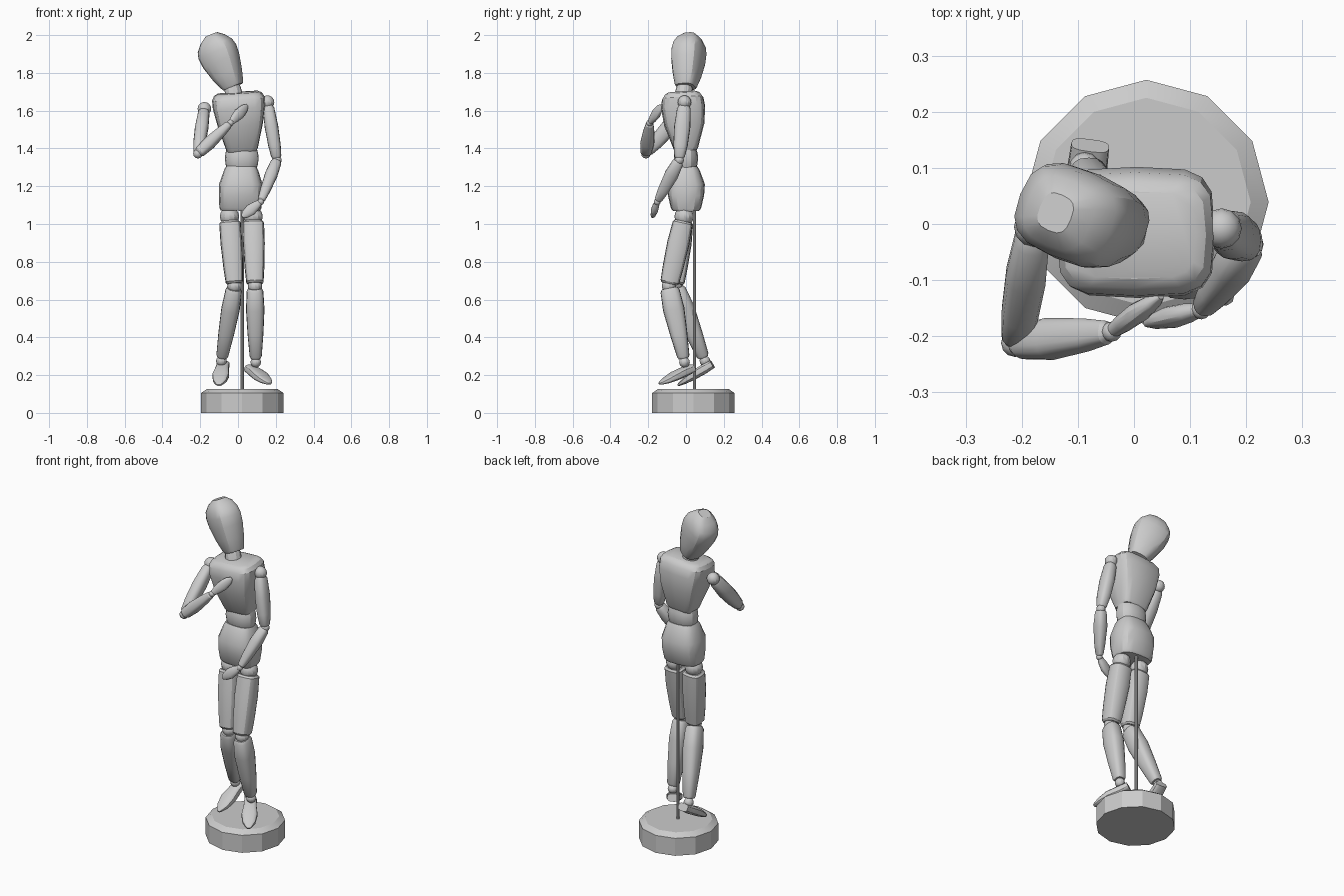
import bpy, bmesh, math
from mathutils import Vector


def pw(v, e):
    return math.copysign(abs(v) ** e, v)


def make(name, bm):
    bmesh.ops.recalc_face_normals(bm, faces=bm.faces[:])
    me = bpy.data.meshes.new(name)
    bm.to_mesh(me)
    bm.free()
    ob = bpy.data.objects.new(name, me)
    bpy.context.collection.objects.link(ob)
    return ob


def loft(name, a, b, prof, front=(0, -1, 0), p=3.0, n=16, start=0.0):
    """Skin superellipse sections (t, half width, half depth, front offset) along a-b."""
    a, b = Vector(a), Vector(b)
    ax = (b - a).normalized()
    f = Vector(front)
    f = (f - ax * f.dot(ax)).normalized()
    s = f.cross(ax)
    bm = bmesh.new()
    rings = []
    for t, w, d, *off in prof:
        c = a.lerp(b, t) + f * (off[0] if off else 0)
        ring = []
        for i in range(n):
            g = start + math.tau * i / n
            ring.append(bm.verts.new(c + s * (w * pw(math.cos(g), 2 / p))
                                     + f * (d * pw(math.sin(g), 2 / p))))
        rings.append(ring)
    for r, q in zip(rings, rings[1:]):
        for i in range(n):
            j = (i + 1) % n
            bm.faces.new((r[i], r[j], q[j], q[i]))
    bm.faces.new(rings[0])
    bm.faces.new(rings[-1])
    return make(name, bm)


def ball(name, c, r):
    bm = bmesh.new()
    bmesh.ops.create_uvsphere(bm, u_segments=12, v_segments=8, radius=r)
    bmesh.ops.translate(bm, vec=c, verts=bm.verts[:])
    return make(name, bm)


# Stand
loft("base", (0.022, 0.039, 0), (0.022, 0.039, 0.127),
     [(0, 0.218, 0.218), (0.83, 0.218, 0.218), (1, 0.186, 0.186)], p=2, n=12)
loft("support_rod", (0.022, 0.045, 0.12), (0.022, 0.045, 1.1),
     [(0, 0.009, 0.009), (1, 0.009, 0.009)], p=2, n=10)

# Trunk
loft("pelvis", (0.012, 0, 1.07), (0.018, 0, 1.305),
     [(0, 0.104, 0.07), (0.06, 0.111, 0.08), (0.35, 0.116, 0.096),
      (0.6, 0.115, 0.1), (0.92, 0.09, 0.072), (1, 0.08, 0.06)])
loft("abdomen", (0.02, 0, 1.285), (0.02, 0, 1.4),
     [(0, 0.075, 0.05), (0.25, 0.085, 0.06), (0.5, 0.089, 0.064),
      (0.75, 0.087, 0.062), (1, 0.08, 0.054)], p=2.3)
loft("chest", (0.022, 0, 1.385), (0.0, -0.02, 1.695),
     [(0, 0.078, 0.055), (0.05, 0.085, 0.065), (0.45, 0.12, 0.106),
      (0.75, 0.139, 0.117), (0.9, 0.14, 0.11), (0.97, 0.128, 0.095),
      (1, 0.11, 0.078)], p=4)

# Neck and head, turned to its left and leaning back
loft("neck", (-0.018, -0.015, 1.67), (-0.035, -0.005, 1.745),
     [(0, 0.046, 0.046), (0.6, 0.044, 0.044), (1, 0.036, 0.036)], p=2, n=12)
loft("head", (-0.028, 0, 1.725), (-0.14, 0.02, 2.003),
     [(0, 0.05, 0.052, 0.003), (0.04, 0.056, 0.058, 0.003), (0.25, 0.07, 0.08, -0.002),
      (0.5, 0.081, 0.099, -0.005), (0.68, 0.083, 0.104, -0.006), (0.8, 0.078, 0.094, -0.006),
      (0.92, 0.062, 0.064, -0.003), (1, 0.034, 0.032, 0)],
     front=(0.93, -0.37, 0), p=2.9)

# Limb profiles
THIGH = [(0, 0.048, 0.044), (0.03, 0.057, 0.053), (0.35, 0.058, 0.059),
         (0.75, 0.052, 0.055), (0.97, 0.046, 0.05), (1, 0.038, 0.042)]
SHIN = [(0, 0.036, 0.042), (0.04, 0.044, 0.051), (0.3, 0.049, 0.057),
        (0.65, 0.042, 0.046), (0.97, 0.032, 0.033), (1, 0.026, 0.026)]
FOOT = [(0, 0.034, 0.022), (0.25, 0.036, 0.026), (0.55, 0.045, 0.024),
        (0.8, 0.036, 0.016, -0.003), (0.95, 0.018, 0.009, -0.004), (1, 0.008, 0.005, -0.004)]
UPPER = [(0, 0.024, 0.026), (0.06, 0.031, 0.036), (0.4, 0.036, 0.043),
         (0.75, 0.033, 0.038), (0.96, 0.027, 0.028), (1, 0.02, 0.021)]
FORE = [(0, 0.022, 0.022), (0.05, 0.029, 0.03), (0.35, 0.034, 0.037),
        (0.75, 0.027, 0.029), (0.97, 0.02, 0.021), (1, 0.015, 0.015)]
HAND = [(0, 0.013, 0.012), (0.25, 0.024, 0.017), (0.55, 0.031, 0.019),
        (0.85, 0.022, 0.013), (1, 0.008, 0.006)]


def leg(side, hip, knee, ankle, heel, toe):
    hip, knee, ankle = Vector(hip), Vector(knee), Vector(ankle)
    ball(side + "_hip_joint", hip, 0.051)
    top = hip.lerp(knee, 0.07)
    loft(side + "_thigh", top, hip.lerp(knee, 0.97), THIGH, p=3)
    ball(side + "_knee_joint", knee, 0.038)
    loft(side + "_shin", knee.lerp(ankle, 0.03), knee.lerp(ankle, 0.95), SHIN, p=2.7)
    ball(side + "_ankle_joint", ankle, 0.028)
    loft(side + "_foot", heel, toe, FOOT, front=(0, 0, 1), p=3)


def arm(side, shoulder, elbow, wrist, tip, front, palm):
    shoulder, elbow, wrist = Vector(shoulder), Vector(elbow), Vector(wrist)
    ball(side + "_shoulder_joint", shoulder, 0.036)
    loft(side + "_upper_arm", shoulder.lerp(elbow, 0.06), shoulder.lerp(elbow, 0.97),
         UPPER, front, p=2.6)
    ball(side + "_elbow_joint", elbow, 0.025)
    loft(side + "_forearm", elbow.lerp(wrist, 0.02), elbow.lerp(wrist, 0.97), FORE, front, p=2.6)
    ball(side + "_wrist_joint", wrist, 0.018)
    loft(side + "_hand", wrist, tip, HAND, palm, p=2.3)


# Legs
leg("left", (0.08, -0.01, 1.04), (0.09, -0.09, 0.672), (0.094, -0.008, 0.268),
    (0.062, 0.032, 0.236), (0.17, -0.142, 0.158))
leg("right", (-0.045, -0.01, 1.04), (-0.018, -0.06, 0.672), (-0.088, 0.1, 0.275),
    (-0.078, 0.14, 0.258), (-0.102, -0.045, 0.15))

# Arms: left hangs across the hip, right folds to the chest
arm("left", (0.156, -0.008, 1.645), (0.206, -0.036, 1.338), (0.12, -0.152, 1.118),
    (0.022, -0.178, 1.038), (0, -1, 0), (0.25, 1, 0.1))
arm("right", (-0.178, -0.005, 1.61), (-0.212, -0.212, 1.372), (-0.04, -0.192, 1.535),
    (0.048, -0.128, 1.628), (0, -1, 0.3), (0.5, -1, 0))

# Smooth shading with crisp edges
for ob in bpy.data.objects:
    ob.select_set(True)
    bpy.context.view_layer.objects.active = ob
bpy.ops.object.shade_smooth_by_angle(angle=math.radians(28))
